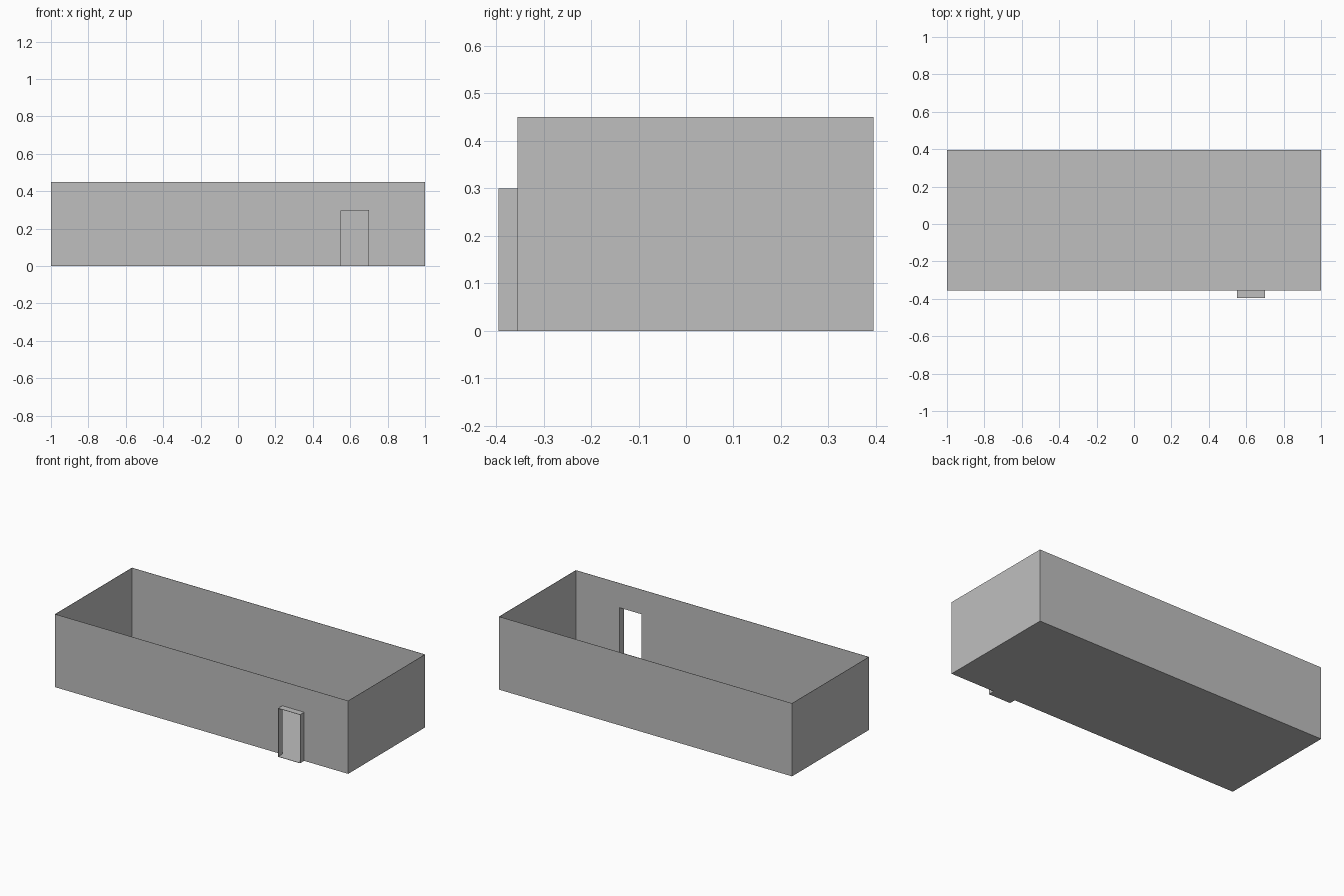
import bpy
import bmesh

cube = bpy.data.objects.get("Cube")
if cube:
    bpy.data.objects.remove(cube, do_unlink=True)

grey = bpy.data.materials.new("plain_grey")
grey.use_nodes = True
colour = (0.52, 0.52, 0.52, 1)
grey.diffuse_color = colour
grey.node_tree.nodes["Principled BSDF"].inputs["Base Color"].default_value = colour

# Main dimensions
LEFT, RIGHT, FRONT, BACK = -1.0, 1.0, -0.355, 0.395
HEIGHT, SKIN = 0.45, 0.002
DOOR_L, DOOR_R, DOOR_TOP, PORCH = 0.55, 0.70, 0.30, -0.395


def shell(name, polygons):
    """Thin plates from outward-facing polygons, thickened inwards."""
    bm = bmesh.new()
    for points in polygons:
        bm.faces.new([bm.verts.new(p) for p in points])
    bmesh.ops.remove_doubles(bm, verts=bm.verts[:], dist=0.0001)
    mesh = bpy.data.meshes.new(name)
    bm.to_mesh(mesh)
    bm.free()
    mesh.materials.append(grey)
    obj = bpy.data.objects.new(name, mesh)
    bpy.context.collection.objects.link(obj)
    mod = obj.modifiers.new("thickness", "SOLIDIFY")
    mod.thickness = SKIN
    mod.offset = -1
    mod.use_even_offset = True
    return obj


def upright(a, b, top):
    """Vertical panel between two plan points."""
    return [(*a, 0), (*b, 0), (*b, top), (*a, top)]


# Outer walls, the front one with a doorway
front_wall = [(x, FRONT, z) for x, z in (
    (LEFT, 0), (DOOR_L, 0), (DOOR_L, DOOR_TOP), (DOOR_R, DOOR_TOP),
    (DOOR_R, 0), (RIGHT, 0), (RIGHT, HEIGHT), (LEFT, HEIGHT))]
shell("walls", [
    front_wall,
    upright((RIGHT, FRONT), (RIGHT, BACK), HEIGHT),
    upright((RIGHT, BACK), (LEFT, BACK), HEIGHT),
    upright((LEFT, BACK), (LEFT, FRONT), HEIGHT),
])

# Projecting door surround: two jambs and a flat top
shell("door_surround", [
    upright((DOOR_L, FRONT), (DOOR_L, PORCH), DOOR_TOP),
    upright((DOOR_R, PORCH), (DOOR_R, FRONT), DOOR_TOP),
    [(DOOR_L, PORCH, DOOR_TOP), (DOOR_R, PORCH, DOOR_TOP),
     (DOOR_R, FRONT, DOOR_TOP), (DOOR_L, FRONT, DOOR_TOP)],
])

# Floor with the door threshold, facing down
plan = [(LEFT, FRONT), (DOOR_L, FRONT), (DOOR_L, PORCH), (DOOR_R, PORCH),
        (DOOR_R, FRONT), (RIGHT, FRONT), (RIGHT, BACK), (LEFT, BACK)]
shell("floor", [[(x, y, 0) for x, y in reversed(plan)]])
